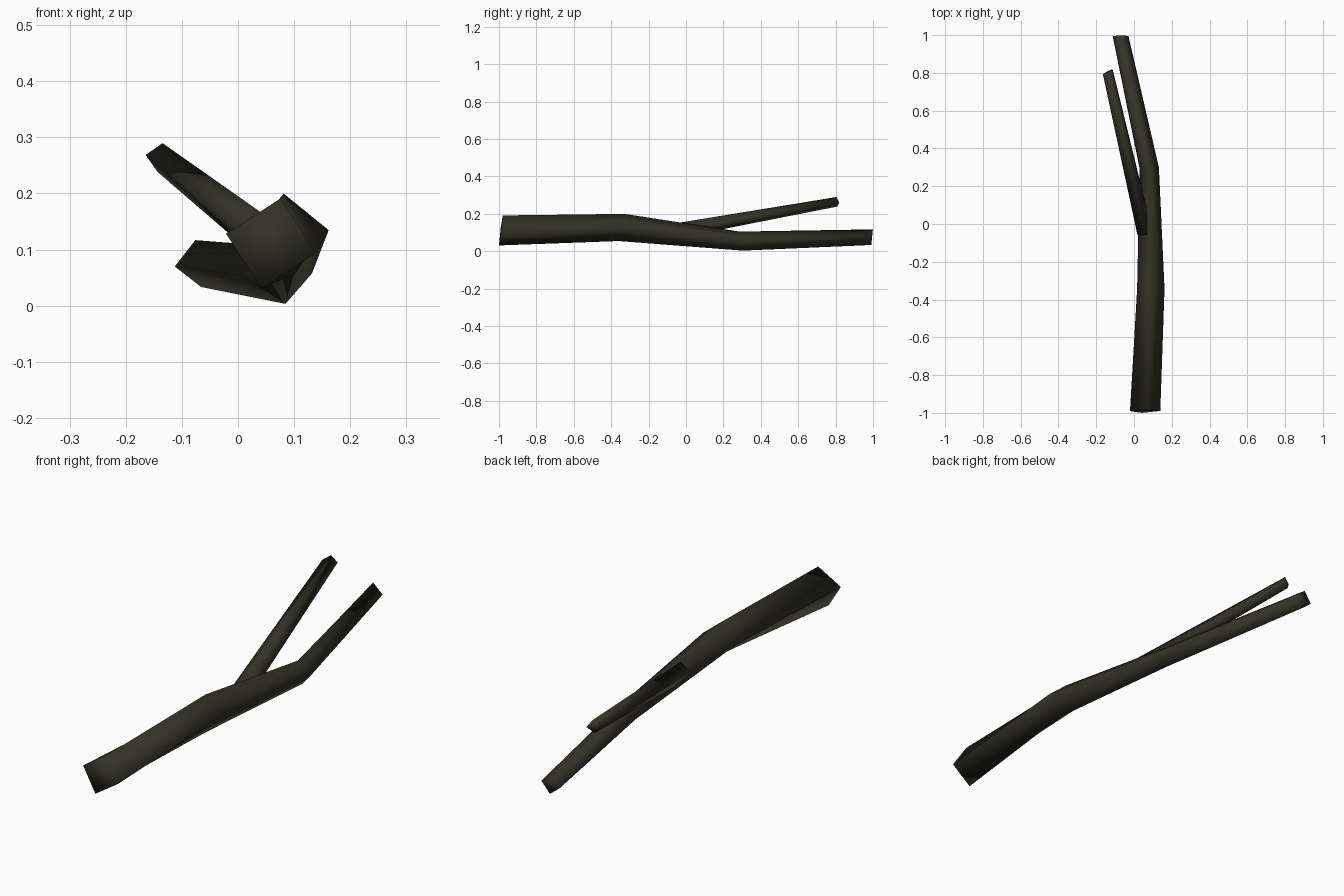
import bpy, bmesh, math

if "Cube" in bpy.data.objects:
    bpy.data.objects.remove(bpy.data.objects["Cube"])

bark = bpy.data.materials.new("dark bark")
bark.diffuse_color = (0.034, 0.032, 0.020, 1)
bark.use_nodes = True
bark.node_tree.nodes["Principled BSDF"].inputs["Base Color"].default_value = bark.diffuse_color


def limb(name, rings, sides=4):
    """Loft square rings: (x, y, z, radius, phase in degrees, y shear per x, y shear per z)."""
    bm = bmesh.new()
    loops = []
    for x, y, z, r, phase, sx, sz in rings:
        loop = []
        for i in range(sides):
            a = math.radians(phase) + i * 2 * math.pi / sides
            dx, dz = r * math.cos(a), r * math.sin(a)
            loop.append(bm.verts.new((x + dx, y + sx * dx + sz * dz, z + dz)))
        loops.append(loop)
    for a, b in zip(loops, loops[1:]):
        for i in range(sides):
            j = (i + 1) % sides
            bm.faces.new((a[i], a[j], b[j], b[i]))
    bm.faces.new(loops[0])
    bm.faces.new(loops[-1])
    bmesh.ops.recalc_face_normals(bm, faces=bm.faces)
    for f in bm.faces:
        f.smooth = True
    me = bpy.data.meshes.new(name)
    bm.to_mesh(me)
    bm.free()
    me.materials.append(bark)
    ob = bpy.data.objects.new(name, me)
    bpy.context.collection.objects.link(ob)


# Main bent stick, thick end at the front
limb("main_branch", [
    (0.059, -0.99, 0.111, 0.082, -12, 0.03, 0.12),
    (0.089, -0.345, 0.127, 0.073, 6, 0.0, 0.2),
    (0.081, 0.295, 0.054, 0.051, 4, 0.1, -0.15),
    (-0.071, 0.995, 0.075, 0.042, 7, 0.0, 0.1),
])

# Thin side twig, rising up and to the left
limb("side_twig", [
    (0.058, -0.05, 0.110, 0.040, -10, 0.22, -0.19),
    (-0.139, 0.806, 0.264, 0.026, -10, 0.5, -0.15),
])
